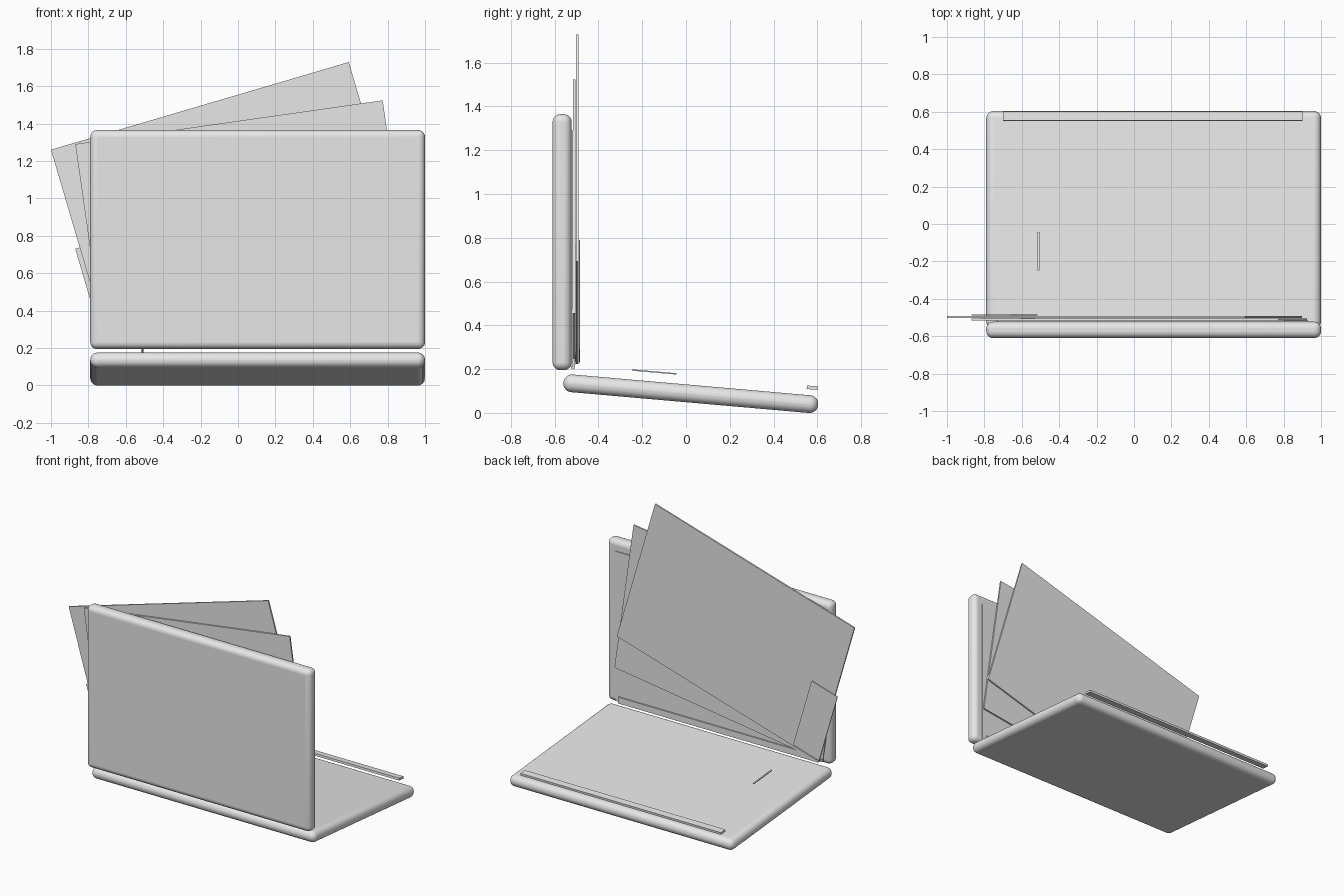
import bpy
from math import radians, sin, cos
from mathutils import Matrix, Vector

cube = bpy.data.objects.get("Cube")
if cube:
    bpy.data.objects.remove(cube, do_unlink=True)

grey = bpy.data.materials.new("plain grey")
grey.use_nodes = True
COLOUR = (0.8, 0.8, 0.8, 1)
grey.diffuse_color = COLOUR
grey.node_tree.nodes["Principled BSDF"].inputs["Base Color"].default_value = COLOUR


def box(name, size, centre, axis="X", tilt=0, bevel=0):
    """Box of a given size, tilted about one axis through its centre."""
    bpy.ops.mesh.primitive_cube_add(size=1)
    ob = bpy.context.object
    ob.name = name
    ob.data.transform(Matrix.Diagonal((*size, 1)))
    ob.data.materials.append(grey)
    ob.location = centre
    ob.rotation_euler["XYZ".index(axis)] = radians(tilt)
    if bevel:
        mod = ob.modifiers.new("rounded", "BEVEL")
        mod.width = bevel
        mod.segments = 6
        bpy.ops.object.shade_smooth_by_angle(angle=radians(35))
    return ob


def hung_box(name, width, height, depth, top_left, y, tilt):
    """Upright sheet placed by its upper left corner and turned in its plane."""
    a = radians(tilt)
    across, down = Vector((cos(a), 0, sin(a))), Vector((sin(a), 0, -cos(a)))
    corner = Vector((top_left[0], y, top_left[1]))
    centre = corner + across * width / 2 + down * height / 2
    return box(name, (width, depth, height), centre, "Y", -tilt)


# Rounded lid and sloping base
box("lid", (1.79, 0.087, 1.17), (0.105, -0.566, 0.78), bevel=0.036)
box("base", (1.79, 1.168, 0.081), (0.105, 0.022, 0.0875), tilt=-5, bevel=0.039)

# Raised hinge strips and the thin line on the base
box("base_strip", (1.6, 0.05, 0.016), (0.1, 0.577, 0.115), tilt=-5)
box("lid_strip", (1.6, 0.018, 0.045), (0.1, -0.516, 0.225))
box("base_line", (0.01, 0.206, 0.006), (-0.51, -0.145, 0.187), tilt=-5)

# Fanned sheets, each with a small plate at the lower left
SHEETS = (
    ("inner", (-0.73, 1.29), -0.522, 0),
    ("middle", (-0.87, 1.29), -0.511, 8.1),
    ("outer", (-1.0, 1.26), -0.4975, 16.4),
)
for name, corner, y, tilt in SHEETS:
    hung_box(name + "_sheet", 1.66, 1.08, 0.011, corner, y, tilt)
hung_box("middle_plate", 0.215, 0.51, 0.005, (-0.815, 0.74), -0.502, 8.1)
hung_box("outer_plate", 0.215, 0.52, 0.006, (-0.87, 0.73), -0.487, 16.4)
